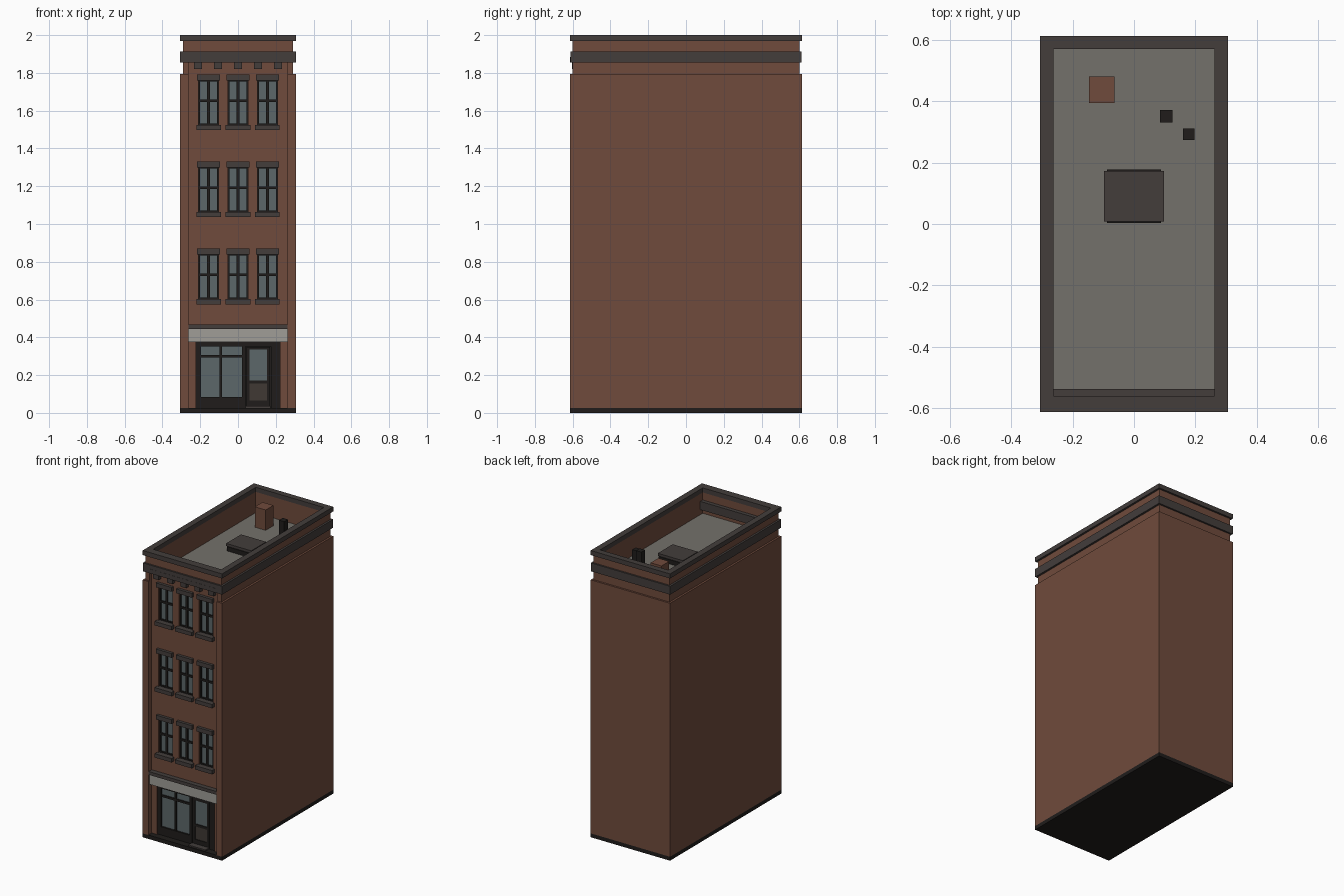
import bpy, bmesh


def material(name, rgb):
    m = bpy.data.materials.new(name)
    m.diffuse_color = (*rgb, 1)
    return m


BRICK = material("brick", (0.16, 0.07, 0.045))
STONE = material("dark_stone", (0.056, 0.047, 0.044))
DARK = material("dark_metal", (0.014, 0.012, 0.011))
GLASS = material("glass", (0.107, 0.136, 0.144))
ROOF = material("roofing", (0.175, 0.165, 0.145))
SIGN = material("pale_panel", (0.35, 0.34, 0.31))
WOOD = material("door_panel", (0.05, 0.04, 0.034))


def boxes(name, mat, items):
    """One object from boxes given as (x0, x1, y0, y1, z0, z1)."""
    bm = bmesh.new()
    for x0, x1, y0, y1, z0, z1 in items:
        for v in bmesh.ops.create_cube(bm, size=1)["verts"]:
            v.co = (x1 if v.co.x > 0 else x0, y1 if v.co.y > 0 else y0, z1 if v.co.z > 0 else z0)
    me = bpy.data.meshes.new(name)
    bm.to_mesh(me)
    bm.free()
    ob = bpy.data.objects.new(name, me)
    bpy.context.collection.objects.link(ob)
    if mat:
        me.materials.append(mat)
    return ob


def ring(name, mat, ox, oy, ix, front, back, z0, z1):
    """Rectangular frame: outer half sizes, inner half width, inner front and back."""
    return boxes(name, mat, [(-ox, ox, -oy, front, z0, z1), (-ox, ox, back, oy, z0, z1),
                             (-ox, -ix, front, back, z0, z1), (ix, ox, front, back, z0, z1)])


def cut(target, name, items):
    c = boxes(name, None, items)
    c.hide_render = True
    mod = target.modifiers.new("cut", "BOOLEAN")
    mod.operation, mod.solver, mod.object = "DIFFERENCE", "EXACT", c
    bpy.context.view_layer.objects.active = target
    bpy.ops.object.modifier_apply(modifier=mod.name)
    bpy.data.objects.remove(c)


HX, HY = 0.306, 0.613
PANEL = -0.575                      # recessed facade plane
COLS = (-0.156, 0.0, 0.156)
ROWS = (0.575, 1.036, 1.497)        # underside of each sill

# Walls with recessed facade, window and shopfront openings
walls = boxes("brick_walls", BRICK, [(-HX, HX, -HY, HY, 0.027, 1.795)])
cut(walls, "facade_cutter", [(-0.263, 0.263, -0.7, PANEL, -0.1, 1.9)])
openings = [(x - 0.053, x + 0.053, -0.65, -0.55, z + 0.02, z + 0.27) for x in COLS for z in ROWS]
openings.append((-0.223, 0.222, -0.65, -0.54, -0.05, 0.376))
cut(walls, "opening_cutter", openings)
boxes("plinth", DARK, [(-HX, HX, -HY, HY, 0, 0.027)])

# Upper walls, parapet, cornice and coping
boxes("parapet", BRICK, [
    (-0.292, 0.292, -0.6, -0.565, 1.885, 1.97), (-0.263, 0.263, PANEL, -0.565, 1.795, 1.885),
    (-0.292, -0.263, -0.6, -0.565, 1.795, 1.885), (0.263, 0.292, -0.6, -0.565, 1.795, 1.885),
    (-0.292, 0.292, 0.575, 0.6, 1.795, 1.97),
    (-0.292, -0.267, -0.565, 0.575, 1.795, 1.97), (0.267, 0.292, -0.565, 0.575, 1.795, 1.97)])
ring("cornice", STONE, HX, 0.612, 0.27, -0.538, 0.58, 1.855, 1.913)
ring("coping", STONE, HX, HY, 0.263, -0.56, 0.571, 1.968, 2.0)
boxes("cornice_fascia", STONE, [(-0.263, 0.263, -HY, PANEL, 1.855, 1.885)])
boxes("cornice_brackets", STONE,
      [(i * 0.106 - 0.021, i * 0.106 + 0.021, -0.603, PANEL, 1.82, 1.856) for i in range(-2, 3)])

# Upper windows
panes, frames, heads, sills = [], [], [], []
for x in COLS:
    for z in ROWS:
        b, t = z + 0.02, z + 0.27
        panes.append((x - 0.053, x + 0.053, -0.556, -0.55, b, t))
        for fx, w in ((x - 0.049, 0.004), (x, 0.007), (x + 0.049, 0.004)):
            frames.append((fx - w, fx + w, -0.566, -0.555, b, t))
        for fz, h in ((z + 0.03, 0.005), (z + 0.156, 0.007), (z + 0.262, 0.005)):
            frames.append((x - 0.053, x + 0.053, -0.565, -0.555, fz - h, fz + h))
        heads.append((x - 0.06, x + 0.06, -0.595, -0.57, z + 0.264, z + 0.294))
        sills.append((x - 0.065, x + 0.065, -0.603, -0.56, z, z + 0.027))
boxes("window_panes", GLASS, panes)
boxes("window_frames", DARK, frames)
boxes("window_lintels", STONE, heads)
boxes("window_sills", STONE, sills)

# Shopfront
boxes("shop_sign_panel", SIGN, [(-0.263, 0.263, -0.6, -0.57, 0.376, 0.445)])
boxes("shop_ledge", STONE, [(-0.263, 0.263, -0.608, -0.57, 0.445, 0.468)])
boxes("shop_backing", DARK, [(-0.223, 0.222, -0.549, -0.54, 0.027, 0.376)])
boxes("shop_glass", GLASS, [(-0.2, 0.024, -0.554, -0.548, 0.08, 0.355),
                            (0.06, 0.154, -0.556, -0.548, 0.17, 0.338)])
boxes("shop_frame", DARK, [
    (-0.223, -0.197, -0.566, -0.549, 0.027, 0.376), (0.021, 0.04, -0.566, -0.549, 0.027, 0.376),
    (0.176, 0.222, -0.566, -0.549, 0.027, 0.376), (-0.197, 0.176, -0.566, -0.549, 0.352, 0.376),
    (-0.197, 0.021, -0.566, -0.549, 0.027, 0.084), (-0.197, 0.021, -0.563, -0.549, 0.292, 0.306),
    (-0.097, -0.084, -0.563, -0.549, 0.084, 0.352)])
boxes("door_frame", DARK, [
    (0.044, 0.061, -0.562, -0.549, 0.03, 0.35), (0.153, 0.17, -0.562, -0.549, 0.03, 0.35),
    (0.061, 0.153, -0.562, -0.549, 0.336, 0.35), (0.061, 0.153, -0.562, -0.549, 0.155, 0.172),
    (0.061, 0.153, -0.562, -0.549, 0.03, 0.065)])
boxes("door_panel", WOOD, [(0.061, 0.153, -0.557, -0.549, 0.065, 0.155)])
boxes("door_step", STONE, [(0.04, 0.172, -0.605, -0.565, 0.027, 0.036)])

# Roof and rooftop parts
boxes("roof_deck", ROOF, [(-0.27, 0.27, -0.567, 0.578, 1.79, 1.82)])
boxes("hatch_curb", DARK, [(-0.088, 0.088, 0.003, 0.177, 1.815, 1.85)])
boxes("hatch_lid", STONE, [(-0.097, 0.097, 0.008, 0.172, 1.85, 1.868)])
boxes("chimney", BRICK, [(-0.147, -0.063, 0.395, 0.48, 1.815, 1.962)])
boxes("roof_vents", DARK, [(0.084, 0.125, 0.331, 0.372, 1.815, 1.955),
                           (0.16, 0.197, 0.274, 0.311, 1.815, 1.92)])
